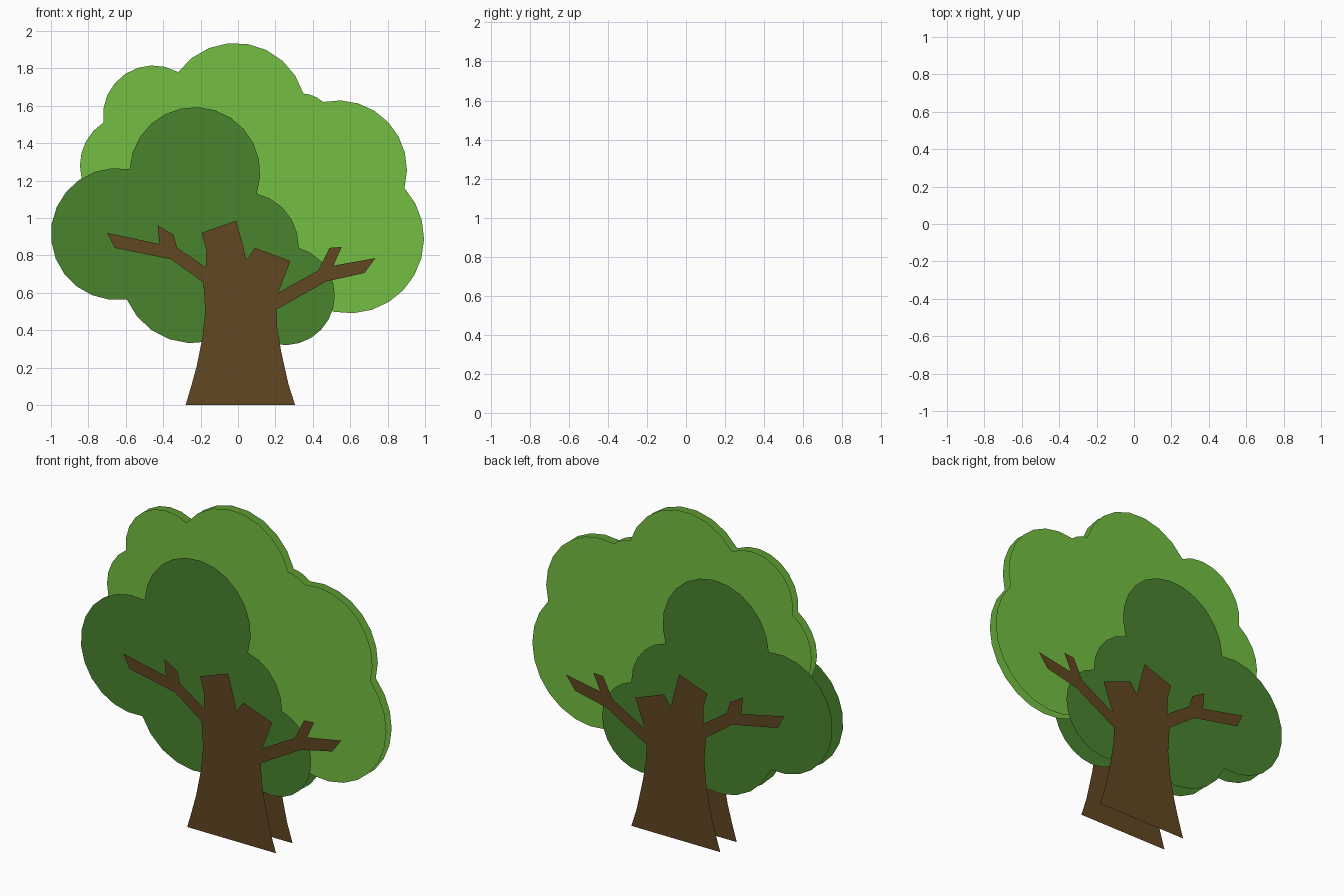
import bpy, bmesh, math
from mathutils import Vector

if "Cube" in bpy.data.objects:
    bpy.data.objects.remove(bpy.data.objects["Cube"])


def material(name, rgb):
    m = bpy.data.materials.new(name)
    m.diffuse_color = (*rgb, 1)
    m.use_nodes = True
    m.node_tree.nodes["Principled BSDF"].inputs["Base Color"].default_value = m.diffuse_color
    return m


def arc(a, m, b, step=math.radians(15)):
    """Points along the circle through a, m, b (b itself left out)."""
    (ax, ay), (mx, my), (bx, by) = a, m, b
    d = 2 * (ax * (my - by) + mx * (by - ay) + bx * (ay - my))
    sa, sm, sb = ax * ax + ay * ay, mx * mx + my * my, bx * bx + by * by
    cx = (sa * (my - by) + sm * (by - ay) + sb * (ay - my)) / d
    cy = (sa * (bx - mx) + sm * (ax - bx) + sb * (mx - ax)) / d
    r = math.hypot(ax - cx, ay - cy)
    t0 = math.atan2(ay - cy, ax - cx)
    sweep = (t0 - math.atan2(by - cy, bx - cx)) % math.tau   # clockwise
    n = max(2, round(sweep / step))
    return [(cx + r * math.cos(t0 - sweep * i / n),
             cy + r * math.sin(t0 - sweep * i / n)) for i in range(n)]


def lobes(keys):
    """Closed outline from alternating notch / bulge points, clockwise."""
    pts = []
    for i in range(0, len(keys), 2):
        pts += arc(keys[i], keys[i + 1], keys[(i + 2) % len(keys)])
    return pts


def sheet(name, outline, y, mat):
    """Flat cut-out facing away from the middle of the tree."""
    bm = bmesh.new()
    face = bm.faces.new([bm.verts.new((x, y, z)) for x, z in outline])
    face.normal_update()
    if face.normal.y * y < 0:
        face.normal_flip()
    me = bpy.data.meshes.new(name)
    bm.to_mesh(me)
    bm.free()
    me.materials.append(mat)
    ob = bpy.data.objects.new(name, me)
    bpy.context.collection.objects.link(ob)


# Light crown: large outer foliage
crown = lobes([(-.72, 1.51), (-.64, 1.74), (-.32, 1.78), (0, 1.935),
               (.35, 1.665), (.41, 1.65), (.455, 1.62), (.79, 1.525),
               (.89, 1.16), (.88, .61), (.42, .53), (.3, .45),
               (.15, .55), (-.2, .42), (-.45, .62), (-.72, .75),
               (-.72, 1.05), (-.845, 1.27)])

# Dark foliage: smaller clump in front of the crown
clump = lobes([(-.58, 1.26), (-.21, 1.592), (.10, 1.13), (.26, 1.03),
               (.325, .84), (.515, .55), (.03, .44), (-.25, .33),
               (-.595, .565), (-1.0, .9)])

# Trunk with two forked branches
trunk = [(-.28, 0), (.305, 0), (.27, .11), (.23, .29), (.21, .41), (.205, .51),
         (.47, .66), (.675, .705), (.735, .785), (.51, .745), (.555, .845),
         (.49, .84), (.43, .72), (.215, .6), (.28, .77), (.09, .84),
         (.045, .775), (.025, .86), (-.01, .985), (-.195, .92), (-.17, .83),
         (-.17, .735), (-.325, .84), (-.345, .91), (-.43, .96), (-.42, .86),
         (-.7, .92), (-.66, .84), (-.36, .78), (-.185, .655), (-.175, .5),
         (-.19, .36), (-.22, .21), (-.25, .1)]

light = material("light_green", (.175, .521, .054))
dark = material("dark_green", (.067, .227, .027))
brown = material("bark_brown", (.120, .063, .016))

# Same three layers on the front and on the back
for side, s in (("front", -1), ("back", 1)):
    sheet(f"{side}_light_crown", crown, .025 * s, light)
    sheet(f"{side}_dark_foliage", clump, .05 * s, dark)
    sheet(f"{side}_trunk", trunk, .078 * s, brown)
